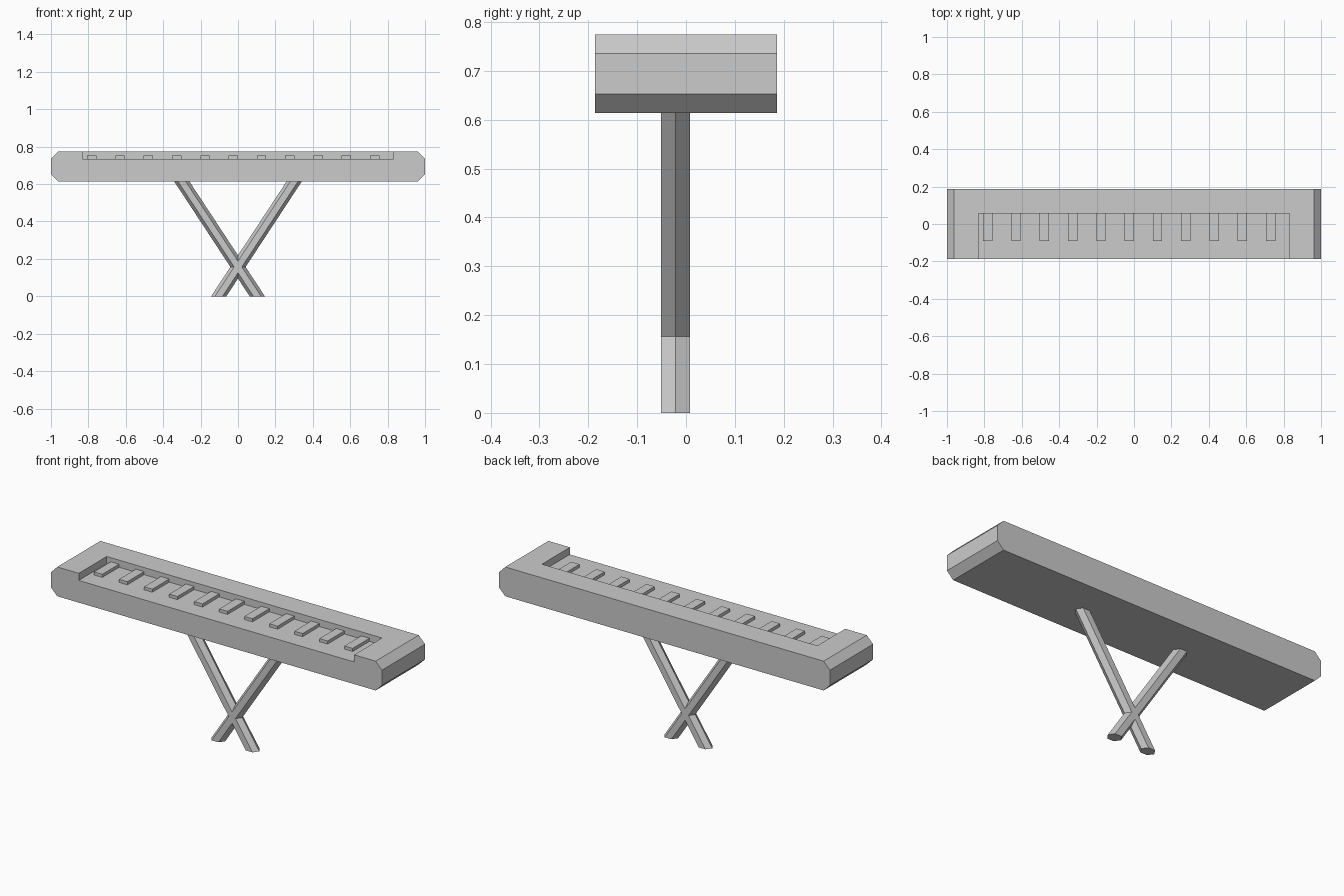
import bpy, bmesh, math

if "Cube" in bpy.data.objects:
    bpy.data.objects.remove(bpy.data.objects["Cube"])


def prism(name, lower, upper):
    """Solid between two matching rings of points."""
    bm = bmesh.new()
    a = [bm.verts.new(p) for p in lower]
    b = [bm.verts.new(p) for p in upper]
    n = len(a)
    bm.faces.new(a[::-1])
    bm.faces.new(b)
    for i in range(n):
        j = (i + 1) % n
        bm.faces.new((a[i], a[j], b[j], b[i]))
    bmesh.ops.recalc_face_normals(bm, faces=bm.faces)
    mesh = bpy.data.meshes.new(name)
    bm.to_mesh(mesh)
    bm.free()
    ob = bpy.data.objects.new(name, mesh)
    bpy.context.collection.objects.link(ob)
    return ob


def box(name, x0, x1, y0, y1, z0, z1):
    ring = [(x0, y0), (x1, y0), (x1, y1), (x0, y1)]
    return prism(name, [(x, y, z0) for x, y in ring], [(x, y, z1) for x, y in ring])


BOTTOM, TOP, FLOOR, HALF_D = 0.614, 0.774, 0.735, 0.186

# Keyboard case: chamfered end profile run front to back
half = [(0.962, BOTTOM), (1, 0.652), (1, FLOOR), (0.962, TOP)]
profile = half + [(-x, z) for x, z in reversed(half)]
case = prism("keyboard_case",
             [(x, -HALF_D, z) for x, z in profile],
             [(x, HALF_D, z) for x, z in profile])

# Key bed recess, open at the front
cutter = box("key_bed_cutter", -0.832, 0.832, -0.3, 0.055, FLOOR, 0.9)
cutter.hide_render = True
mod = case.modifiers.new("key_bed", 'BOOLEAN')
mod.operation = 'DIFFERENCE'
mod.solver = 'EXACT'
mod.object = cutter
bpy.context.view_layer.objects.active = case
bpy.ops.object.modifier_apply(modifier=mod.name)
bpy.data.objects.remove(cutter)

# Raised keys
for i in range(11):
    x = -0.782 + i * 0.1513
    box(f"raised_key_{i + 1}", x - 0.025, x + 0.025, -0.09, 0.055, FLOOR - 0.005, 0.752)

# Crossed hexagonal stand legs, cut level at floor and case
R, LEG_Y, X_FOOT, X_TOP = 0.034, -0.0215, -0.103, 0.301
stretch = 1 / math.sin(math.atan2(BOTTOM, X_TOP - X_FOOT))
hexagon = [(R * stretch * math.cos(k * math.pi / 3), LEG_Y + R * math.sin(k * math.pi / 3))
           for k in range(6)]
for side, s in (("left", 1), ("right", -1)):
    prism(f"stand_leg_{side}",
          [(s * X_FOOT + x, y, 0) for x, y in hexagon],
          [(s * X_TOP + x, y, BOTTOM + 0.001) for x, y in hexagon])
